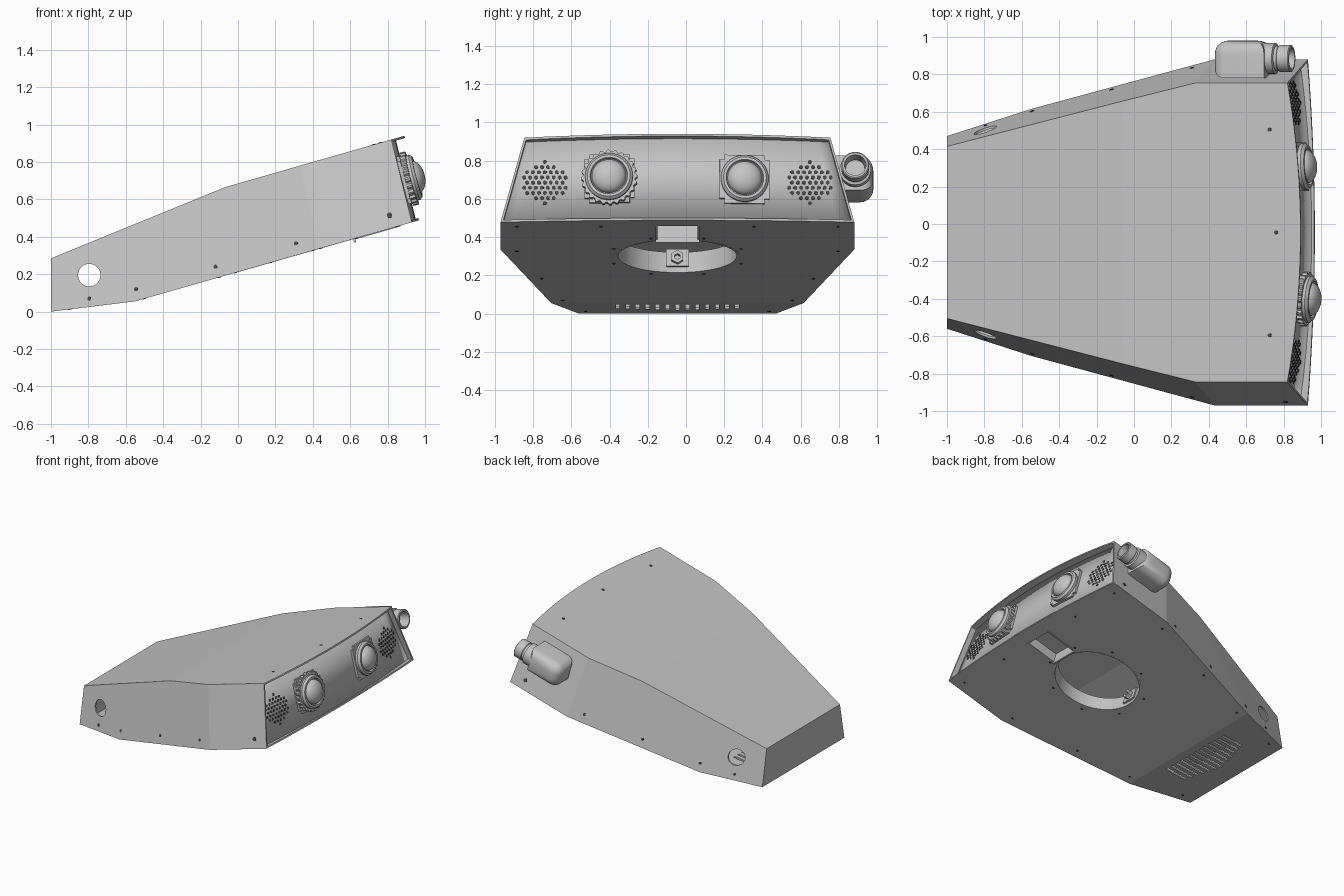
import bpy, bmesh, math
from mathutils import Matrix, Vector

if "Cube" in bpy.data.objects:
    bpy.data.objects.remove(bpy.data.objects["Cube"])

C = -0.045                      # housing centre line in y
SLOPE = math.atan(0.286)        # tilt of the floor plate
FLOOR = Matrix.Translation((0.31, C, 0.3)) @ Matrix.Rotation(-SLOPE, 4, 'Y')


def material(name, value):
    m = bpy.data.materials.new(name)
    m.use_nodes = True
    m.diffuse_color = (value, value, value, 1)
    m.node_tree.nodes["Principled BSDF"].inputs["Base Color"].default_value = m.diffuse_color
    return m


GREY = material("plain grey", 0.55)
DARK = material("hole dark grey", 0.06)


def finish(name, bm, mat=GREY, smooth=False):
    me = bpy.data.meshes.new(name)
    bm.to_mesh(me)
    bm.free()
    me.materials.append(mat)
    ob = bpy.data.objects.new(name, me)
    bpy.context.collection.objects.link(ob)
    bpy.ops.object.select_all(action='DESELECT')
    ob.select_set(True)
    bpy.context.view_layer.objects.active = ob
    if smooth:
        bpy.ops.object.shade_smooth_by_angle(angle=math.radians(35))
    return ob


def add_modifier(ob, kind, **settings):
    mod = ob.modifiers.new(kind.lower(), kind)
    for key, value in settings.items():
        setattr(mod, key, value)
    bpy.context.view_layer.objects.active = ob
    bpy.ops.object.modifier_apply(modifier=mod.name)


def add_box(bm, lo, hi, frame=Matrix()):
    lo, hi = Vector(lo), Vector(hi)
    size = Matrix.Diagonal((*(hi - lo), 1))
    return bmesh.ops.create_cube(bm, size=1, matrix=frame @ Matrix.Translation((lo + hi) / 2) @ size)


def add_cylinder(bm, radius, depth, frame, segments=48):
    bmesh.ops.create_cone(bm, cap_ends=True, segments=segments, radius1=radius,
                          radius2=radius, depth=depth, matrix=frame)


def lathe(name, profile, frame, segments=48, notch=0.0):
    """Spin (radius, height) points about the frame's z axis."""
    bm = bmesh.new()
    rows = []
    for i in range(segments):
        a = math.tau * i / segments
        k = 1 - notch * ((i // 2) % 2)
        rows.append([bm.verts.new((r * k * math.cos(a), r * k * math.sin(a), h)) for r, h in profile])
    for i, row in enumerate(rows):
        nxt = rows[(i + 1) % segments]
        for j in range(len(profile) - 1):
            bm.faces.new((row[j], nxt[j], nxt[j + 1], row[j + 1]))
    bmesh.ops.remove_doubles(bm, verts=bm.verts, dist=1e-5)
    bmesh.ops.recalc_face_normals(bm, faces=bm.faces)
    bm.transform(frame)
    return finish(name, bm, smooth=segments > 8)


# Folded sheet housing, open at the front
low = [(-1, 0.515, 0), (-0.55, 0.66, 0.055), (0.43, 0.925, 0.335), (0.93, 0.925, 0.478)]
top = [(-1, 0.46, 0.285), (-0.07, 0.7, 0.665), (0.33, 0.8, 0.78), (0.82, 0.8, 0.92)]
bm = bmesh.new()


def edge_pair(points):
    return [[bm.verts.new((x, C + s * w, z)) for x, w, z in points] for s in (-1, 1)]


lows, tops = edge_pair(low), edge_pair(top)
for s in (0, 1):
    for i in range(3):
        bm.faces.new((lows[s][i], lows[s][i + 1], tops[s][i + 1], tops[s][i]))
for pair, bulge in ((lows, 0.037), (tops, 0.07)):
    for i in range(2):
        bm.faces.new((pair[0][i], pair[0][i + 1], pair[1][i + 1], pair[1][i]))
    a, b = pair[0][3].co, pair[1][3].co
    arc = []
    for k in range(1, 16):
        t = k / 8 - 1
        d = bulge * (1 - t * t)
        arc.append(bm.verts.new(a.lerp(b, k / 16) + Vector((d, 0, d * 0.286))))
    bm.faces.new([pair[0][2], pair[0][3], *arc, pair[1][3], pair[1][2]])
rear = bm.faces.new((lows[0][0], tops[0][0], tops[1][0], lows[1][0]))
bmesh.ops.recalc_face_normals(bm, faces=bm.faces)
rear.normal_update()
if rear.normal.x > 0:
    bmesh.ops.reverse_faces(bm, faces=bm.faces)
housing = finish("housing", bm)
add_modifier(housing, 'SOLIDIFY', thickness=0.012, offset=-1, use_even_offset=True)

# Openings: side port, round floor opening, floor pocket, vent slots
bm = bmesh.new()
add_cylinder(bm, 0.06, 3, Matrix.Translation((-0.795, C, 0.195)) @ Matrix.Rotation(math.pi / 2, 4, 'X'))
add_cylinder(bm, 0.31, 0.16, FLOOR, 64)
add_box(bm, (0.33, -0.11, -0.06), (0.57, 0.11, 0.06), FLOOR)
for k in range(-6, 7):
    y = C + 0.052 * k
    add_box(bm, (-0.86 + 0.012 * abs(k), y - 0.01, -0.05), (-0.61, y + 0.01, 0.12))
cutter = finish("opening_cutter", bm)
cutter.hide_render = True
add_modifier(housing, 'BOOLEAN', object=cutter, operation='DIFFERENCE', solver='EXACT')
bpy.data.objects.remove(cutter)

# Rim wall of the round opening, with a tab and a hex nut
lathe("opening_rim", [(0.31, 0.0), (0.31, 0.11), (0.322, 0.11), (0.322, 0.0), (0.31, 0.0)], FLOOR, 64)
bm = bmesh.new()
add_box(bm, (-0.312, -0.06, 0.03), (-0.295, 0.06, 0.125), FLOOR)
finish("nut_tab", bm)
lathe("hex_nut", [(0.016, -0.01), (0.035, -0.01), (0.035, 0.025), (0.016, 0.025), (0.016, -0.01)],
      FLOOR @ Matrix.Translation((-0.29, 0, 0.075)) @ Matrix.Rotation(math.pi / 2, 4, 'Y'), 6)

# Pocket in the floor
bm = bmesh.new()
add_box(bm, (0.318, -0.115, -0.02), (0.33, 0.115, 0.08), FLOOR)
add_box(bm, (0.318, -0.115, 0.07), (0.58, 0.115, 0.08), FLOOR)
for s in (-1, 1):
    add_box(bm, (0.318, s * 0.11 - 0.006, -0.004), (0.58, s * 0.11 + 0.006, 0.08), FLOOR)
finish("floor_pocket", bm)


# Curved front panel
def panel_point(t, s):
    return Vector((0.952 - 0.11 * s - 0.062 * t * t, C + t * (0.912 - 0.118 * s),
                   0.488 + 0.437 * s - 0.017 * t * t))


bm = bmesh.new()
cols = [[bm.verts.new(panel_point(k / 12 - 1, s)) for s in (0, 1)] for k in range(25)]
for p, q in zip(cols, cols[1:]):
    bm.faces.new((p[0], q[0], q[1], p[1]))
panel = finish("front_panel", bm, smooth=True)
add_modifier(panel, 'SOLIDIFY', thickness=0.01, offset=-1)


def panel_frame(t, s):
    across = (panel_point(t + 0.01, s) - panel_point(t - 0.01, s)).normalized()
    normal = across.cross(panel_point(t, s + 0.01) - panel_point(t, s - 0.01)).normalized()
    axes = Matrix((across, normal.cross(across), normal)).transposed().to_4x4()
    return Matrix.Translation(panel_point(t, s)) @ axes


# Two domed lamps on square plates; the first has a notched collar
for name, t, s, lift in (("right", -0.415, 0.5, 0.025), ("left", 0.41, 0.49, 0.0)):
    frame = panel_frame(t, s)
    bm = bmesh.new()
    add_box(bm, (-0.13, -0.13, -0.004), (0.13, 0.13, 0.016))
    corners = [e for e in bm.edges if abs(e.verts[0].co.z - e.verts[1].co.z) > 0.01]
    bmesh.ops.bevel(bm, geom=corners, offset=0.025, segments=4, affect='EDGES')
    bm.transform(frame)
    finish(name + "_lamp_plate", bm)
    h = 0.05 + lift
    lathe(name + "_lamp_ring", [(0, 0), (0.122, 0), (0.125, h - 0.015), (0.112, h), (0.098, h), (0.094, h - 0.015), (0, h - 0.015)], frame)
    dome = [(0.09 * math.cos(a), h - 0.015 + 0.055 * math.sin(a))
            for a in (math.pi / 2 * k / 10 for k in range(10))]
    lathe(name + "_lamp_dome", [*dome, (0, h + 0.04)], frame)
    if lift:
        lathe("notched_collar", [(0, 0.016), (0.147, 0.016), (0.147, 0.045), (0, 0.045)], frame, 96, 0.07)

# Side pod with a tubular outlet
POD = Matrix.Translation((0.575, 0.88, 0.70)) @ Matrix.Rotation(-SLOPE, 4, 'Y')
bm = bmesh.new()
add_box(bm, (-0.14, -0.1, -0.1), (0.15, 0.1, 0.09))
outer = [e for e in bm.edges if all(v.co.y > 0 for v in e.verts)
         or all(v.co.x < 0 for v in e.verts)]
bmesh.ops.bevel(bm, geom=outer, offset=0.07, segments=6, profile=0.5, affect='EDGES')
bm.transform(POD)
finish("side_pod", bm, smooth=True)
TUBE = POD @ Matrix.Translation((0.14, 0.005, 0)) @ Matrix.Rotation(math.pi / 2, 4, 'Y')
lathe("pod_outlet", [(0, -0.02), (0.082, -0.02), (0.082, 0.05), (0.068, 0.055), (0.068, 0.07), (0.073, 0.075),
                     (0.073, 0.135), (0.067, 0.14), (0.056, 0.14), (0.05, 0.06), (0, 0.06)], TUBE)

# Screw heads and speaker perforations as thin dark discs on the surfaces
bpy.context.view_layer.update()
discs = bmesh.new()


def stick_disc(target, origin, direction, radius):
    hit, loc, normal, _ = target.ray_cast(Vector(origin), Vector(direction))
    if hit:
        frame = Matrix.Translation(loc) @ normal.to_track_quat('Z', 'Y').to_matrix().to_4x4()
        add_cylinder(discs, radius, 0.005, frame, 10)


for x, z in ((-0.795, 0.07), (-0.545, 0.12), (-0.12, 0.24), (0.31, 0.365), (0.81, 0.515)):
    for s in (-1, 1):
        stick_disc(housing, (x, 2 * s, z), (0, -s, 0), 0.015 if x > 0.8 else 0.011)
for x, y in ((0.725, -0.55), (0.76, 0), (0.725, 0.55)):
    stick_disc(housing, (x, C + y, 2), (0, 0, -1), 0.011)
for k in range(8):
    a = math.tau * (k + 0.5) / 8
    stick_disc(housing, (0.31 + 0.35 * math.cos(a), C + 0.36 * math.sin(a), -1), (0, 0, 1), 0.009)
for x, w in ((-0.9, 0.48), (-0.5, 0.6), (-0.1, 0.71), (0.4, 0.84), (0.85, 0.84), (0.85, 0.4)):
    for s in (-1, 1):
        stick_disc(housing, (x, C + s * w, -1), (0, 0, 1), 0.009)
for side in (-1, 1):
    for row in range(-4, 5):
        for col in range(-4, 5):
            y, z = 0.031 * (col + 0.5 * (row % 2)), 0.027 * row
            if math.hypot(y, z) < 0.112:
                stick_disc(panel, (2, C + side * 0.693 + y, 0.685 + z), (-1, 0, 0), 0.0105)
finish("screws_and_perforations", discs, DARK)
